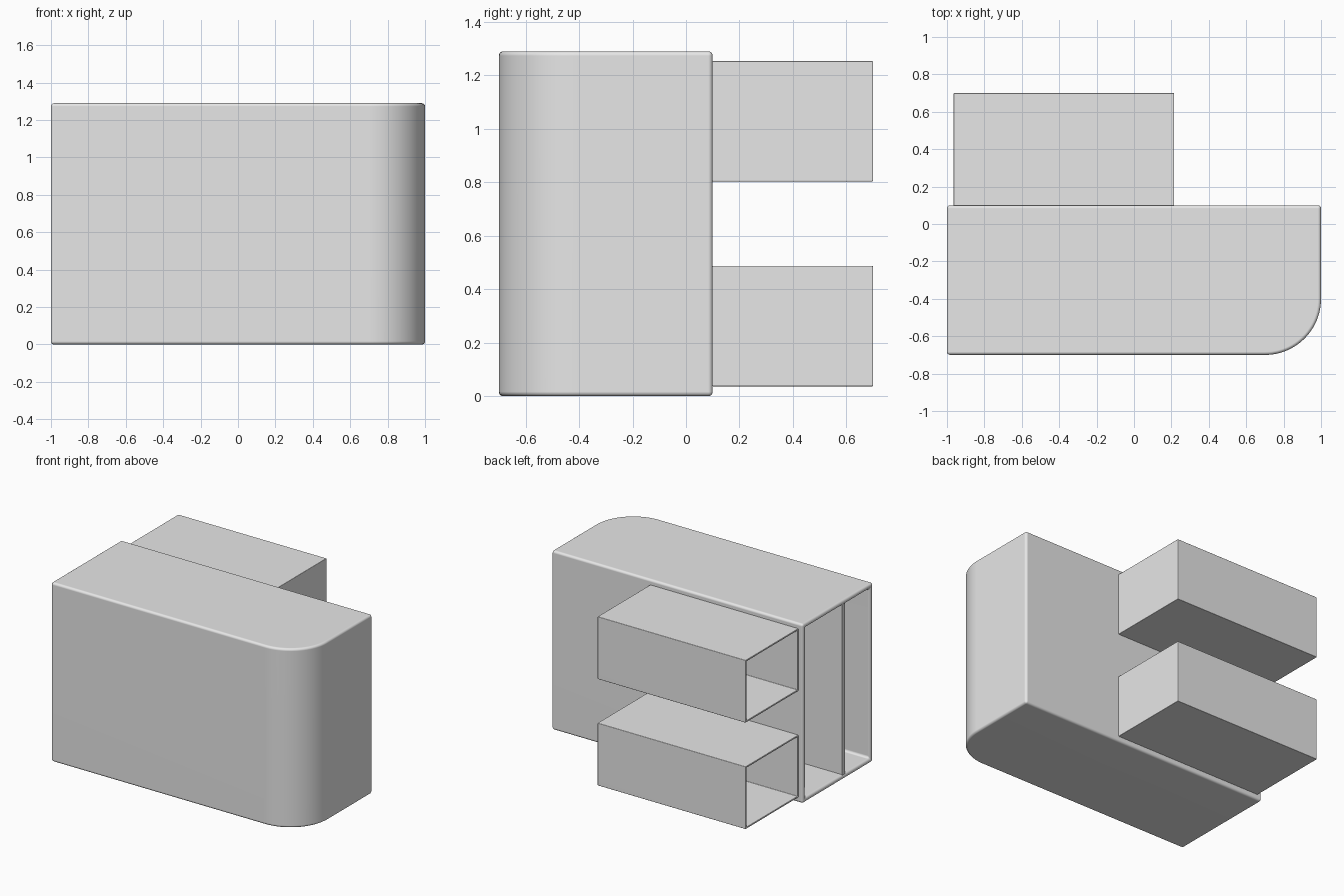
import bpy, bmesh, math

cube = bpy.data.objects.get("Cube")
if cube:
    bpy.data.objects.remove(cube, do_unlink=True)

grey = bpy.data.materials.new("plain_grey")
grey.use_nodes = True
grey.diffuse_color = (0.8, 0.8, 0.8, 1)
grey.node_tree.nodes["Principled BSDF"].inputs["Base Color"].default_value = (0.8, 0.8, 0.8, 1)


def prism(name, outline, z0, z1, wall=0, bevel=0):
    """Extrude an outline upward; with a wall, hollow it and open its -x end."""
    bm = bmesh.new()
    base = bm.faces.new([bm.verts.new((x, y, z0)) for x, y in outline])
    top = bmesh.ops.extrude_face_region(bm, geom=[base], use_keep_orig=True)
    new_verts = [g for g in top["geom"] if isinstance(g, bmesh.types.BMVert)]
    bmesh.ops.translate(bm, vec=(0, 0, z1 - z0), verts=new_verts)
    bmesh.ops.recalc_face_normals(bm, faces=bm.faces)
    if wall:
        open_end = [f for f in bm.faces if f.normal.x < -0.9]
        bmesh.ops.delete(bm, geom=open_end, context='FACES_ONLY')
    mesh = bpy.data.meshes.new(name)
    bm.to_mesh(mesh)
    bm.free()
    mesh.materials.append(grey)
    obj = bpy.data.objects.new(name, mesh)
    bpy.context.collection.objects.link(obj)
    bpy.ops.object.select_all(action='DESELECT')
    bpy.context.view_layer.objects.active = obj
    obj.select_set(True)
    if wall:
        shell = obj.modifiers.new("shell", 'SOLIDIFY')
        shell.thickness = wall
        shell.offset = -1
        shell.use_even_offset = True
        bpy.ops.object.modifier_apply(modifier="shell")
    if bevel:
        edge = obj.modifiers.new("edge", 'BEVEL')
        edge.width = bevel
        edge.segments = 4
        edge.limit_method = 'ANGLE'
        edge.angle_limit = math.radians(40)
        bpy.ops.object.modifier_apply(modifier="edge")
        bpy.ops.object.shade_smooth_by_angle(angle=math.radians(35))
        normals = obj.modifiers.new("normals", 'WEIGHTED_NORMAL')
        normals.keep_sharp = True
    return obj


def rect(x0, x1, y0, y1):
    return [(x0, y0), (x1, y0), (x1, y1), (x0, y1)]


# Main case: one large rounded corner at the front, open at the -x end
RADIUS, STEPS = 0.3, 24
arc = []
for i in range(STEPS + 1):
    a = math.radians(-90 + 90 * i / STEPS)
    arc.append((1 - RADIUS + RADIUS * math.cos(a), -0.7 + RADIUS + RADIUS * math.sin(a)))
prism("main_case", [(-1, -0.7)] + arc + [(1, 0.1), (-1, 0.1)], 0, 1.29, wall=0.035, bevel=0.017)

# Upright divider inside the case
prism("divider", rect(-0.995, 0.975, -0.385, -0.355), 0.025, 1.265)

# Two thin-walled sleeves on the back, open at the same end
for name, z0, z1 in (("lower_sleeve", 0.037, 0.487), ("upper_sleeve", 0.803, 1.253)):
    prism(name, rect(-0.965, 0.215, 0.098, 0.7), z0, z1, wall=0.012, bevel=0.004)
